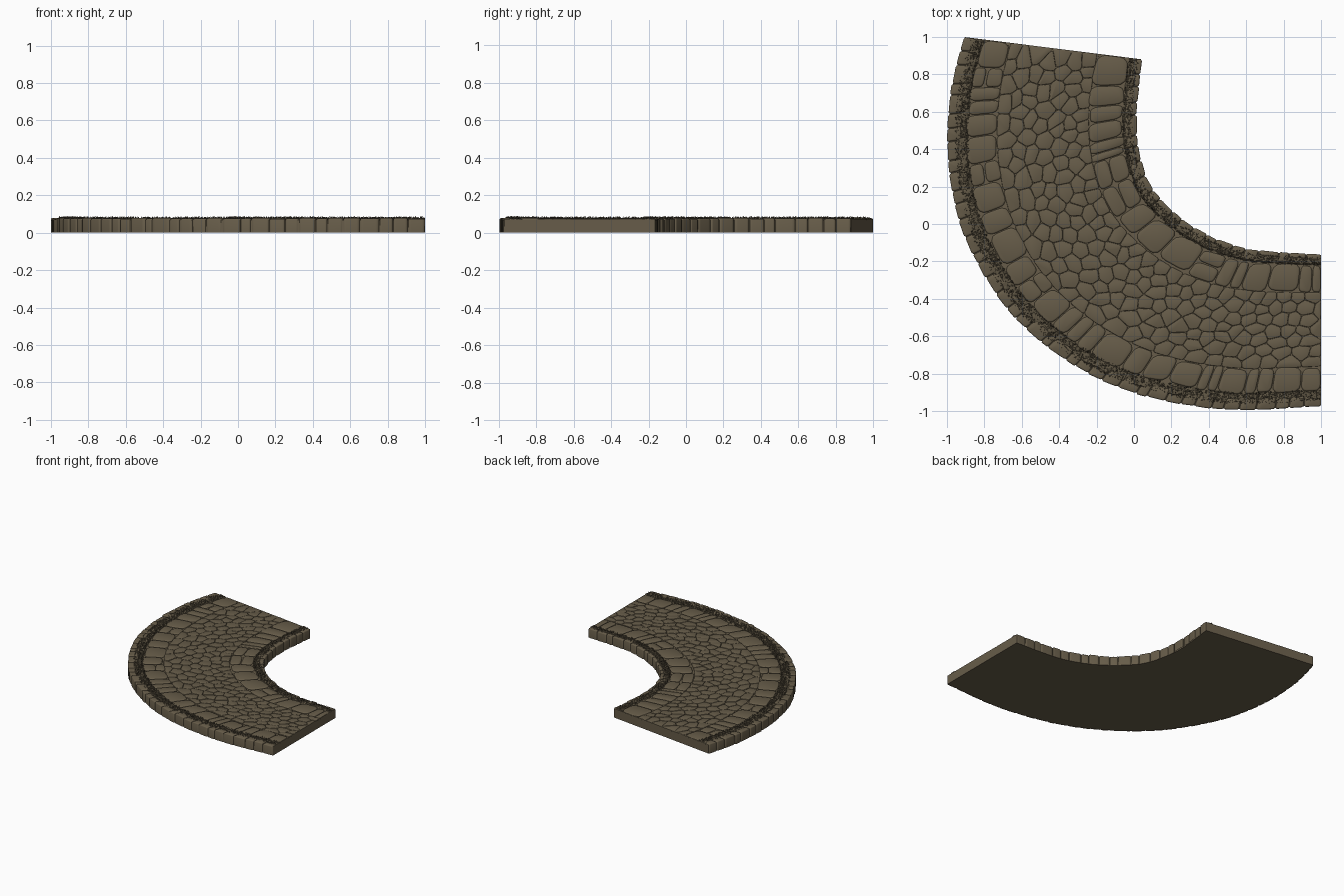
import bpy, bmesh, math, random
from mathutils import Vector

if "Cube" in bpy.data.objects:
    bpy.data.objects.remove(bpy.data.objects["Cube"])

random.seed(7)
L, W = 2.35, 0.95          # mean length and width of the road


def material(name, rgb):
    m = bpy.data.materials.new(name)
    m.diffuse_color = (*rgb, 1)
    m.use_nodes = True
    m.node_tree.nodes["Principled BSDF"].inputs["Base Color"].default_value = m.diffuse_color
    return m


STONE = material("brown stone", (0.135, 0.108, 0.067))
MOSS = material("dark moss", (0.108, 0.087, 0.054))


# Edge curves, resampled evenly by length
def edge(pts, n=240):
    p = [Vector(q) for q in pts]
    p = [2 * p[0] - p[1]] + p + [2 * p[-1] - p[-2]]
    fine = []
    for i in range(1, len(p) - 2):
        a, b, c, d = p[i - 1:i + 3]
        for k in range(20):
            t = k / 20
            fine.append(0.5 * (2 * b + (c - a) * t + (2 * a - 5 * b + 4 * c - d) * t * t
                               + (3 * b - a - 3 * c + d) * t ** 3))
    fine.append(p[-2])
    acc = [0]
    for a, b in zip(fine, fine[1:]):
        acc.append(acc[-1] + (b - a).length)
    out, j = [], 0
    for i in range(n + 1):
        s = acc[-1] * i / n
        while j < len(fine) - 2 and acc[j + 1] < s:
            j += 1
        out.append(fine[j].lerp(fine[j + 1], (s - acc[j]) / (acc[j + 1] - acc[j])))
    return out


OUTER = edge([(-.91, 1), (-.975, .75), (-1, .5), (-.985, .25), (-.925, -.02), (-.8, -.28), (-.62, -.52),
              (-.38, -.72), (-.1, -.87), (.2, -.955), (.5, -.995), (.75, -.99), (1, -.975)])
INNER = edge([(.045, .88), (.015, .6), (.02, .45), (.06, .27), (.13, .15), (.27, .02), (.42, -.07),
              (.6, -.13), (.8, -.15), (1, -.16)])


def road(u, v, z):
    """u runs along the road, v from outer edge to inner edge."""
    f = min(max(u, 0), 1) * 240
    i = min(int(f), 239)
    p = OUTER[i].lerp(OUTER[i + 1], f - i).lerp(INNER[i].lerp(INNER[i + 1], f - i), v)
    return Vector((p.x, p.y, z))


def finish(bm, name, mat, smooth=True):
    bmesh.ops.recalc_face_normals(bm, faces=bm.faces)
    me = bpy.data.meshes.new(name)
    bm.to_mesh(me)
    bm.free()
    me.materials.append(mat)
    ob = bpy.data.objects.new(name, me)
    bpy.context.collection.objects.link(ob)
    if smooth:
        bpy.context.view_layer.objects.active = ob
        ob.select_set(True)
        bpy.ops.object.shade_smooth_by_angle(angle=math.radians(50))
        ob.select_set(False)
    return ob


def stone(bm, poly, z0, z1, gap, bevel, cut=0.17):
    """Rounded stone with bevelled top over a (u, v) polygon."""
    pts = [road(u, v, 0) for u, v in poly]
    c = sum(pts, Vector()) / len(pts)
    for _ in range(2):
        pts = [q for a, b in zip(pts, pts[1:] + pts[:1]) for q in (a.lerp(b, cut), b.lerp(a, cut))]

    def ring(d, z):
        out = []
        for p in pts:
            r = (c - p).length
            q = p + (c - p) * min(d / max(r, 1e-5), 0.8)
            out.append(bm.verts.new((q.x, q.y, z)))
        return out
    rings = [ring(gap, z0), ring(gap, z1 - bevel), ring(gap + bevel * .35, z1 - bevel * .35),
             ring(gap + bevel * 1.3, z1)]
    n = len(pts)
    for a, b in zip(rings, rings[1:]):
        for i in range(n):
            bm.faces.new((a[i], a[(i + 1) % n], b[(i + 1) % n], b[i]))
    bm.faces.new(rings[-1])


def cuts(n, jitter):
    return [0] + [(i + random.uniform(-jitter, jitter)) / n for i in range(1, n)] + [1]


def rect(u0, u1, v0, v1, j=0.0):
    r = lambda: random.uniform(-j, j)
    return [(u0, v0 + r()), (u1, v0 + r()), (u1, v1 + r()), (u0, v1 + r())]


# Base slab
bm = bmesh.new()
rows = []
for i in range(121):
    u = i / 120
    rows.append([bm.verts.new(road(u, v, z)) for v, z in ((.008, 0), (.992, 0), (.992, .068), (.008, .068))])
for a, b in zip(rows, rows[1:]):
    for k in range(4):
        bm.faces.new((a[k], a[(k + 1) % 4], b[(k + 1) % 4], b[k]))
bm.faces.new(rows[0])
bm.faces.new(rows[-1])
finish(bm, "base_slab", STONE, False)

# Upright kerb stones on both edges
for name, n, v0, v1 in (("outer_kerb", 40, 0, .075), ("inner_kerb", 22, .935, 1)):
    bm = bmesh.new()
    c = cuts(n, .25)
    for a, b in zip(c, c[1:]):
        stone(bm, rect(a, b, v0, v1, .003), 0, random.uniform(.073, .079), .002, .007, .1)
    finish(bm, name, STONE)

# Large paving stones beside each kerb, some of them split
for name, n, v0, v1 in (("outer_paving", 23, .105, .265), ("inner_paving", 14, .745, .925)):
    bm = bmesh.new()
    c = cuts(n, .22)
    for a, b in zip(c, c[1:]):
        top, r = random.uniform(.075, .079), random.random()
        if r < .2:
            m = v0 + (v1 - v0) * random.uniform(.4, .65)
            parts = [rect(a, b, v0, m), rect(a, b, m, v1, .01)]
        elif r < .35:
            m = a + (b - a) * random.uniform(.4, .6)
            parts = [rect(a, m, v0, v1, .008), rect(m, b, v0, v1, .008)]
        else:
            parts = [rect(a, b, v0, v1, .012)]
        for p in parts:
            stone(bm, p, .06, top, .003, .007)
    finish(bm, name, STONE)

# Irregular cobbles in the middle: cells clipped around jittered seeds
lo, hi = .262 * W, .748 * W
seeds = []
for r in range(7):
    for k in range(29):
        seeds.append(Vector(((k + .5 * (r % 2) + random.uniform(.1, .7)) * L / 29,
                             lo + (r + random.uniform(.2, .8)) * (hi - lo) / 7)))
bm = bmesh.new()
for s in seeds:
    cell = [Vector(q) for q in ((0, lo), (L, lo), (L, hi), (0, hi))]
    for t in seeds:
        if t is s or (t - s).length > .35:
            continue
        mid, d = (s + t) / 2, t - s
        new = []
        for a, b in zip(cell, cell[1:] + cell[:1]):
            da, db = (a - mid).dot(d), (b - mid).dot(d)
            if da <= 0:
                new.append(a)
            if da * db < 0:
                new.append(a.lerp(b, da / (da - db)))
        cell = new
        if len(cell) < 3:
            break
    if len(cell) > 2:
        stone(bm, [(p.x / L, p.y / W) for p in cell], .06, random.uniform(.073, .0765), .0008, .004, .12)
finish(bm, "middle_cobbles", STONE)

# Block faces on the two cut ends
bm = bmesh.new()
for u0, u1 in ((0, .006), (.994, 1)):
    for a, b in ((.005, .12), (.12, .3), (.3, .7), (.7, .87), (.87, .995)):
        stone(bm, rect(u0, u1, a, b), 0, .073, .0012, .003, .05)
finish(bm, "end_blocks", STONE)

# Rough moss strips with small spiky tufts
for name, n, v0, v1, count in (("outer_moss", 260, .042, .112, 2600), ("inner_moss", 150, .925, .978, 1400)):
    bm = bmesh.new()
    grid = []
    for i in range(n + 1):
        row = []
        for k in range(6):
            f = k / 5
            z = .066 if k in (0, 5) else random.uniform(.070, .081)
            row.append(bm.verts.new(road((i + random.uniform(-.3, .3)) / n,
                                         v0 + (v1 - v0) * (f + random.uniform(-.08, .08)), z)))
        grid.append(row)
    for a, b in zip(grid, grid[1:]):
        for k in range(5):
            bm.faces.new((a[k], b[k], b[k + 1], a[k + 1]))
    for _ in range(count):
        c = road(random.uniform(.002, .998), random.uniform(v0, v1), .070)
        ang, r = random.uniform(0, 6.28), random.uniform(.003, .007)
        base = [bm.verts.new(c + Vector((r * math.cos(ang + k * 2.094), r * math.sin(ang + k * 2.094), 0)))
                for k in range(3)]
        tip = bm.verts.new(c + Vector((random.uniform(-.006, .006), random.uniform(-.006, .006),
                                       random.uniform(.008, .019))))
        for k in range(3):
            bm.faces.new((base[k], base[(k + 1) % 3], tip))
    finish(bm, name, MOSS, False)
